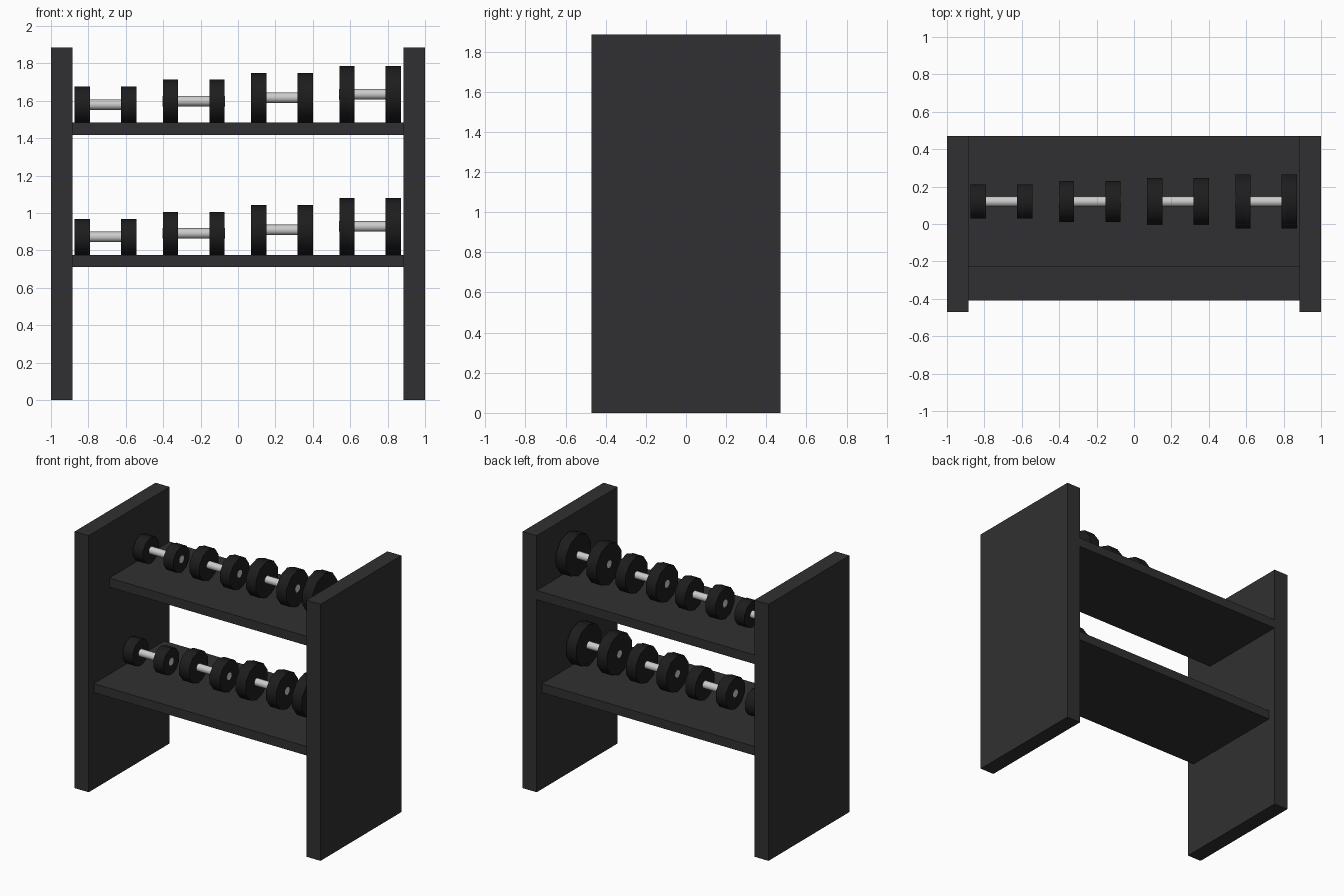
import bpy
from math import radians

if "Cube" in bpy.data.objects:
    bpy.data.objects.remove(bpy.data.objects["Cube"])


def material(name, rgb):
    m = bpy.data.materials.new(name)
    m.diffuse_color = (*rgb, 1)
    m.use_nodes = True
    m.node_tree.nodes["Principled BSDF"].inputs["Base Color"].default_value = m.diffuse_color
    return m


RACK = material("dark_rack", (0.03, 0.03, 0.032))
RUBBER = material("black_rubber", (0.012, 0.012, 0.012))
STEEL = material("steel", (0.55, 0.56, 0.58))


def box(name, lo, hi):
    bpy.ops.mesh.primitive_cube_add(size=1, location=[(a + b) / 2 for a, b in zip(lo, hi)])
    ob = bpy.context.object
    ob.name = name
    ob.scale = [b - a for a, b in zip(lo, hi)]
    bpy.ops.object.transform_apply(location=False, rotation=False, scale=True)
    ob.data.materials.append(RACK)


def rod(name, radius, length, centre, mat):
    # ten-sided cylinder along x with a corner pointing straight up
    bpy.ops.mesh.primitive_cylinder_add(vertices=10, radius=radius, depth=length,
                                        location=centre,
                                        rotation=(radians(90), 0, radians(90)))
    ob = bpy.context.object
    ob.name = name
    ob.data.materials.append(mat)
    bpy.ops.object.shade_smooth_by_angle(angle=radians(40))


def dumbbell(name, x, y, floor, radius):
    z = floor + radius
    rod(name + "_handle", 0.028, 0.332, (x, y, z), STEEL)
    for side, label in ((-1, "left"), (1, "right")):
        rod(f"{name}_{label}_weight", radius, 0.082, (x + side * 0.124, y, z), RUBBER)


# Side panels
box("left_panel", (-1, -0.47, 0), (-0.885, 0.47, 1.885))
box("right_panel", (0.885, -0.47, 0), (1, 0.47, 1.885))

# Shelves: the upper one is shallower and flush with the back
box("lower_shelf", (-0.885, -0.41, 0.71), (0.885, 0.41, 0.776))
box("upper_shelf", (-0.885, -0.23, 1.416), (0.885, 0.47, 1.483))

# Dumbbells growing in size from left to right on each shelf
for row, y, floor in (("lower", 0.0, 0.776), ("upper", 0.12, 1.483)):
    for i, radius in enumerate((0.096, 0.115, 0.133, 0.152)):
        dumbbell(f"{row}_dumbbell_{i + 1}", -0.708 + 0.4715 * i, y, floor, radius)
